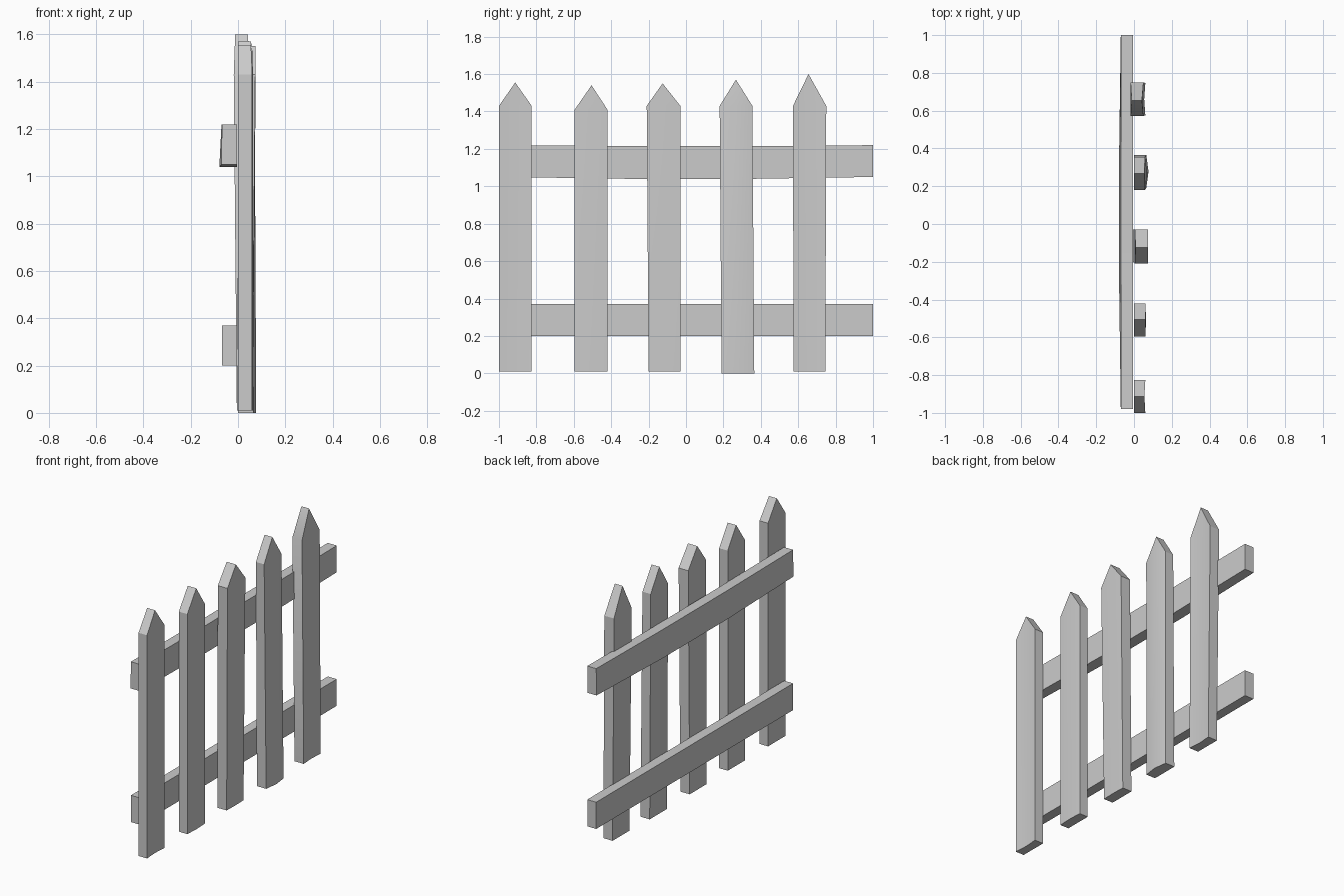
import bpy

if "Cube" in bpy.data.objects:
    bpy.data.objects.remove(bpy.data.objects["Cube"])


def add_mesh(name, verts, faces):
    me = bpy.data.meshes.new(name)
    me.from_pydata(verts, [], faces)
    ob = bpy.data.objects.new(name, me)
    bpy.context.collection.objects.link(ob)
    bpy.context.view_layer.objects.active = ob
    bpy.ops.object.select_all(action='DESELECT')
    ob.select_set(True)
    bpy.ops.object.shade_smooth_by_angle(angle=0.5)
    return ob


def picket(name, bottom, top, tip, z0, z1, back, front, bow):
    """Pointed board; back/front are x at (bottom, shoulder, tip), bow moves the centre line."""
    (a, b), (c, d) = bottom, top
    ring = [(a, z0, 0, 0), ((a + b) / 2, z0, 0, 1), (b, z0, 0, 0),
            (d, z1, 1, 0), (tip[0], z1, 1, 1), (c, z1, 1, 0), (*tip, 2, 0)]
    verts = [(xs[r] + m * s * bow, y, z)
             for xs, s in ((front, 1), (back, 0)) for y, z, r, m in ring]
    side = [(0, 1, 4, 5), (1, 2, 3, 4), (5, 4, 6), (4, 3, 6)]
    faces = side + [tuple(i + 7 for i in reversed(f)) for f in side]
    rim = [0, 1, 2, 3, 6, 5]
    for i, j in zip(rim, rim[1:] + rim[:1]):
        faces.append((j, i, i + 7, j + 7))
    add_mesh(name, verts, faces)


def rail(name, sections):
    """Board through sections of (y, x_back_bottom, x_back_top, z_bottom, z_top)."""
    verts, faces = [], []
    for y, xb, xt, z0, z1 in sections:
        verts += [(xb, y, z0), (-0.005, y, z0), (-0.005, y, z1), (xt, y, z1)]
    n = len(verts)
    for k in range(0, n - 4, 4):
        for i in range(4):
            j = (i + 1) % 4
            faces.append((k + j, k + i, k + 4 + i, k + 4 + j))
    faces += [(0, 1, 2, 3), (n - 1, n - 2, n - 3, n - 4)]
    add_mesh(name, verts, faces)


# Upright pointed boards, each slightly irregular
picket("picket_1", (-1.0, -0.825), (-1.0, -0.825), (-0.913, 1.555), 0.01, 1.43,
       (0, 0, 0), (0.06, 0.06, 0.055), -0.006)
picket("picket_2", (-0.595, -0.42), (-0.595, -0.42), (-0.505, 1.54), 0.01, 1.41,
       (0, 0, 0), (0.06, 0.06, 0.06), 0.004)
picket("picket_3", (-0.2, -0.03), (-0.21, -0.03), (-0.125, 1.55), 0.01, 1.43,
       (-0.005, 0.005, 0.008), (0.06, 0.073, 0.073), 0.002)
picket("picket_4", (0.19, 0.365), (0.18, 0.355), (0.267, 1.57), 0.0, 1.43,
       (0, 0, 0), (0.065, 0.058, 0.055), 0.012)
picket("picket_5", (0.575, 0.745), (0.572, 0.75), (0.655, 1.60), 0.01, 1.43,
       (-0.005, -0.018, -0.012), (0.06, 0.05, 0.042), -0.006)

# Horizontal rails behind the boards
rail("lower_rail", [(-0.98, -0.068, -0.068, 0.2, 0.37), (1.0, -0.068, -0.068, 0.2, 0.37)])
rail("upper_rail", [(-0.98, -0.07, -0.068, 1.05, 1.22), (-0.3, -0.079, -0.07, 1.04, 1.215),
                    (0.35, -0.079, -0.07, 1.04, 1.215), (1.0, -0.07, -0.068, 1.05, 1.22)])
